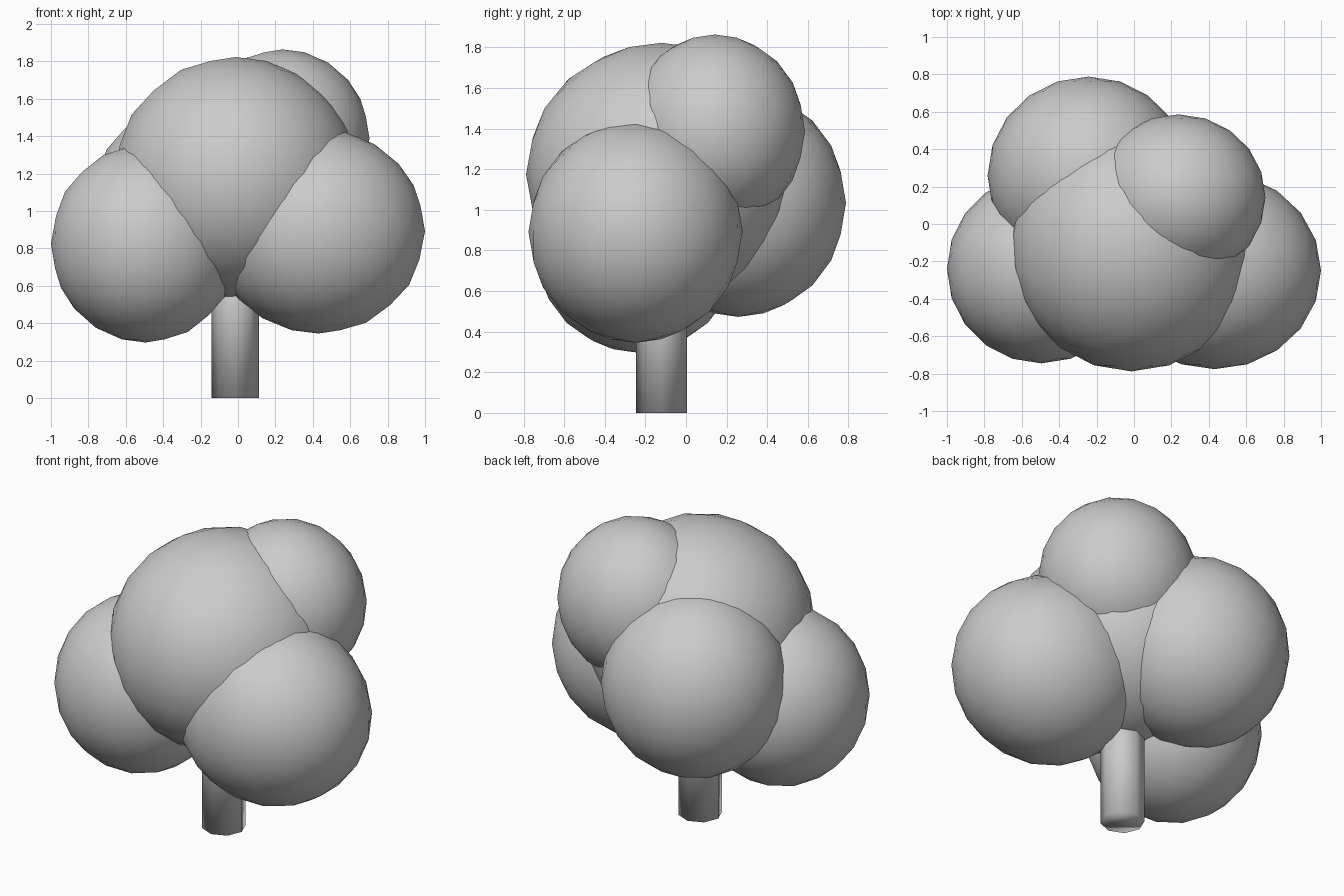
import bpy

if "Cube" in bpy.data.objects:
    bpy.data.objects.remove(bpy.data.objects["Cube"])

grey = bpy.data.materials.new("plain grey")
grey.diffuse_color = (0.6, 0.6, 0.6, 1)
grey.use_nodes = True
grey.node_tree.nodes["Principled BSDF"].inputs["Base Color"].default_value = grey.diffuse_color


def finish(name):
    ob = bpy.context.object
    ob.name = name
    ob.data.materials.append(grey)
    bpy.ops.object.shade_smooth()
    return ob


def foliage(name, centre, radii):
    bpy.ops.mesh.primitive_ico_sphere_add(subdivisions=3, radius=1, location=centre)
    finish(name).scale = radii


# Foliage clumps: slightly squashed spheres
foliage("foliage_centre", (-0.013, -0.12, 1.175), (0.653, 0.668, 0.648))
foliage("foliage_left", (-0.495, -0.24, 0.826), (0.505, 0.505, 0.529))
foliage("foliage_right", (0.43, -0.249, 0.892), (0.57, 0.527, 0.547))
foliage("foliage_back_top", (0.238, 0.143, 1.388), (0.465, 0.443, 0.476))
foliage("foliage_back_left", (-0.243, 0.258, 1.034), (0.54, 0.53, 0.561))

# Trunk: eight-sided post reaching into the centre clump
height = 0.9
bpy.ops.mesh.primitive_cylinder_add(vertices=8, radius=0.126, depth=height,
                                    location=(-0.015, -0.12, height / 2))
finish("trunk")
